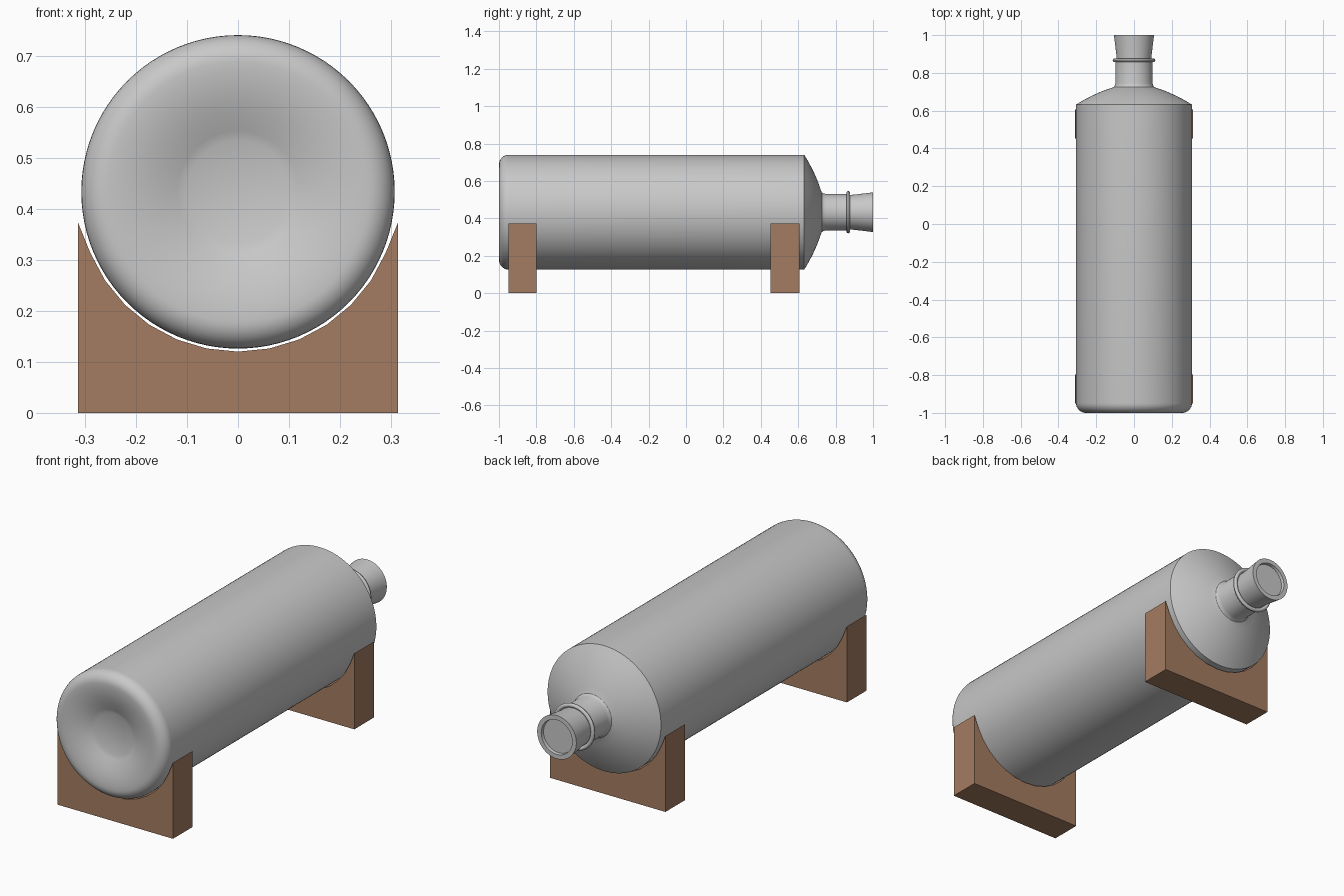
import bpy, bmesh, math

if "Cube" in bpy.data.objects:
    bpy.data.objects.remove(bpy.data.objects["Cube"])

AXIS_Z = 0.433
SEG = 96


def material(name, rgb):
    m = bpy.data.materials.new(name)
    m.diffuse_color = (*rgb, 1)
    m.use_nodes = True
    m.node_tree.nodes["Principled BSDF"].inputs["Base Color"].default_value = m.diffuse_color
    return m


grey = material("bottle grey", (0.58, 0.58, 0.58))
brown = material("wood brown", (0.37, 0.20, 0.12))


def finish(bm, name, mat):
    bmesh.ops.recalc_face_normals(bm, faces=bm.faces)
    me = bpy.data.meshes.new(name)
    bm.to_mesh(me)
    bm.free()
    me.materials.append(mat)
    ob = bpy.data.objects.new(name, me)
    bpy.context.collection.objects.link(ob)
    return ob


def lathe(name, profile, mat):
    """Revolve (radius, y) points around the bottle axis; zero-radius ends close the shape."""
    bm = bmesh.new()
    rings = []
    for r, y in profile:
        n = 1 if r == 0 else SEG
        rings.append([bm.verts.new((r * math.sin(2 * math.pi * i / SEG), y,
                                    AXIS_Z + r * math.cos(2 * math.pi * i / SEG)))
                      for i in range(n)])
    for a, b in zip(rings, rings[1:]):
        for i in range(SEG):
            j = (i + 1) % SEG
            quad = [a[i % len(a)], a[j % len(a)], b[j % len(b)], b[i % len(b)]]
            bm.faces.new(list(dict.fromkeys(quad)))
    ob = finish(bm, name, mat)
    bpy.ops.object.select_all(action='DESELECT')
    ob.select_set(True)
    bpy.context.view_layer.objects.active = ob
    bpy.ops.object.shade_smooth_by_angle(angle=math.radians(32))
    return ob


# Bottle: dimpled base, rounded rim, body, shoulder, neck and flared mouth
profile = [(0, -0.96), (0.1, -0.96)]
for i in range(1, 9):                      # concave dimple
    t = i / 8
    profile.append((0.1 + 0.155 * t, -0.96 - 0.04 * math.sin(t * math.pi / 2)))
for i in range(1, 9):                      # rounded base rim
    a = i / 8 * math.pi / 2
    profile.append((0.255 + 0.052 * math.sin(a), -0.948 - 0.052 * math.cos(a)))
profile += [(0.307, 0.632)]
for i in range(1, 9):                      # domed shoulder
    t = i / 8
    profile.append((0.307 - 0.192 * t, 0.632 + 0.12 * t - 0.03 * t * t))
profile += [(0.106, 0.726), (0.101, 0.734), (0.098, 0.746), (0.097, 0.865),
            (0.092, 0.87), (0.094, 0.90), (0.106, 1.0),
            (0.084, 1.0), (0.082, 0.985), (0, 0.985)]
lathe("bottle", profile, grey)

# Thin ring round the neck
lathe("neck_ring", [(0.103 + 0.01 * math.cos(2 * math.pi * i / 12),
                     0.867 + 0.01 * math.sin(2 * math.pi * i / 12))
                    for i in range(13)], grey)


# Cradle blocks with a faceted round cut-out
def cradle(name, y0, y1):
    outline = [(-0.313, 0), (0.313, 0)]
    for k in range(7, -8, -1):
        a = math.radians(11.25 * k)
        x = 0.313 if k == 7 else -0.313 if k == -7 else 0.313 * math.sin(a)
        outline.append((x, AXIS_Z - 0.313 * math.cos(a)))
    bm = bmesh.new()
    face = bm.faces.new([bm.verts.new((x, y0, z)) for x, z in outline])
    new = bmesh.ops.extrude_face_region(bm, geom=[face])["geom"]
    bmesh.ops.translate(bm, vec=(0, y1 - y0, 0),
                        verts=[v for v in new if isinstance(v, bmesh.types.BMVert)])
    finish(bm, name, brown)


cradle("front_cradle", -0.95, -0.798)
cradle("back_cradle", 0.453, 0.606)
